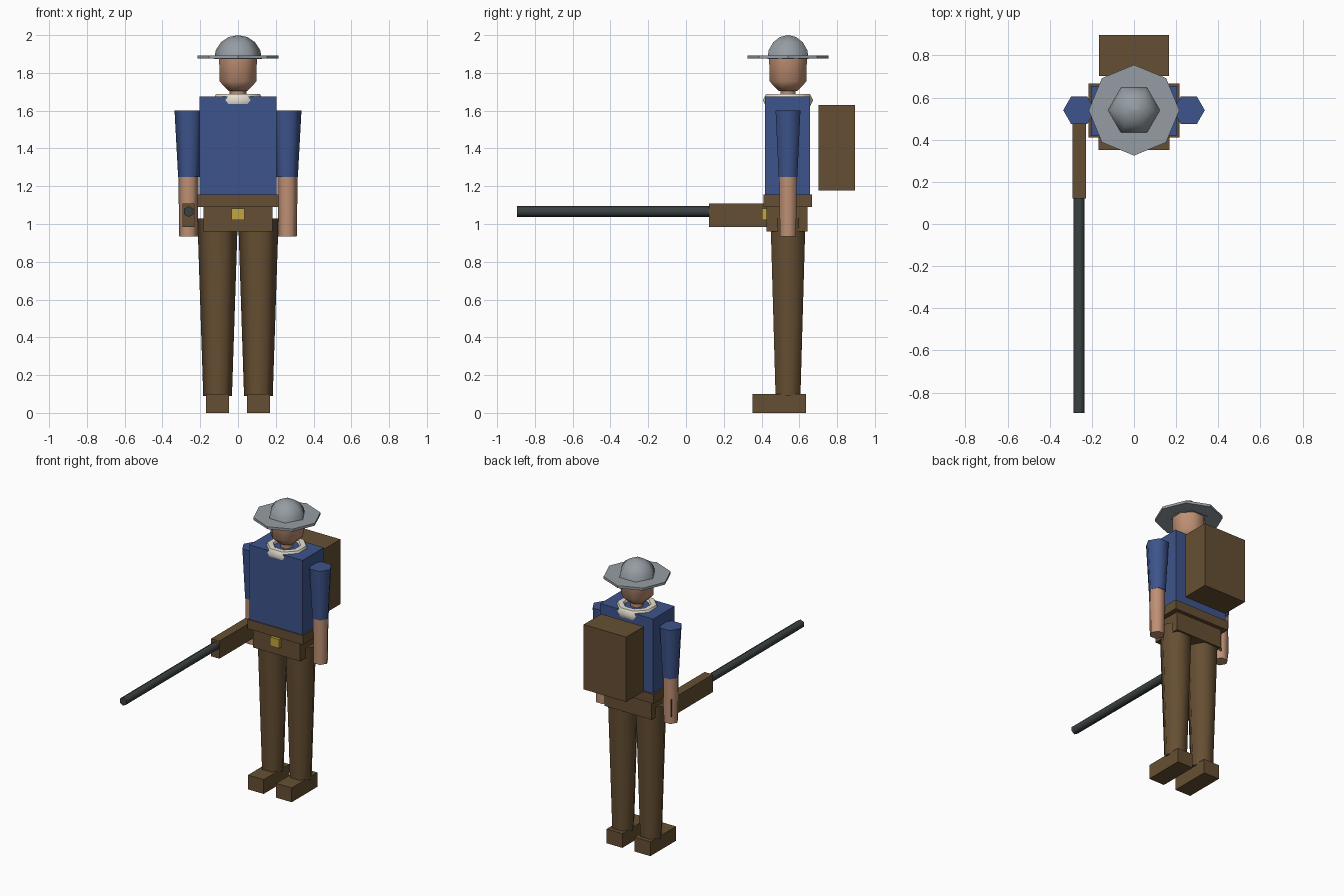
import bpy, bmesh, math
from mathutils import Matrix

old = bpy.data.objects.get("Cube")
if old:
    bpy.data.objects.remove(old, do_unlink=True)

BODY_Y = 0.54


def material(name, rgb):
    m = bpy.data.materials.new(name)
    m.use_nodes = True
    m.diffuse_color = (*rgb, 1)
    m.node_tree.nodes["Principled BSDF"].inputs["Base Color"].default_value = (*rgb, 1)
    return m


blue = material("blue cloth", (0.047, 0.088, 0.26))
brown = material("brown leather", (0.133, 0.078, 0.033))
skin = material("skin", (0.52, 0.28, 0.175))
steel = material("steel grey", (0.3, 0.335, 0.365))
cream = material("cream cloth", (0.8, 0.75, 0.64))
gold = material("gold", (0.55, 0.38, 0.05))
iron = material("dark iron", (0.043, 0.053, 0.055))


def finish(bm, name, mat, smooth=False):
    bmesh.ops.recalc_face_normals(bm, faces=bm.faces)
    mesh = bpy.data.meshes.new(name)
    bm.to_mesh(mesh)
    bm.free()
    mesh.materials.append(mat)
    ob = bpy.data.objects.new(name, mesh)
    bpy.context.collection.objects.link(ob)
    if smooth:
        bpy.ops.object.select_all(action='DESELECT')
        ob.select_set(True)
        bpy.context.view_layer.objects.active = ob
        bpy.ops.object.shade_smooth_by_angle(angle=math.radians(62))
    return ob


def box(name, mat, x, y, z):
    """Box from (low, high) ranges on each axis."""
    bm = bmesh.new()
    bmesh.ops.create_cube(bm, size=1)
    for v in bm.verts:
        v.co = [lo + (c + 0.5) * (hi - lo) for c, (lo, hi) in zip(v.co, (x, y, z))]
    return finish(bm, name, mat)


def turned(name, mat, profile, sides=6, x=0, y=BODY_Y, phase=0, loop=False, turn=None, smooth=True):
    """Turn a (radius, height) profile round the z axis."""
    bm = bmesh.new()
    rings = []
    for r, z in profile:
        angles = [phase + math.tau * i / sides for i in range(sides)]
        rings.append([bm.verts.new((r * math.cos(a), r * math.sin(a), z)) for a in angles])
    pairs = list(zip(rings, rings[1:]))
    if loop:
        pairs.append((rings[-1], rings[0]))
    else:
        bm.faces.new(rings[0])
        bm.faces.new(rings[-1])
    for a, b in pairs:
        for i in range(sides):
            j = (i + 1) % sides
            bm.faces.new((a[i], a[j], b[j], b[i]))
    bmesh.ops.remove_doubles(bm, verts=bm.verts, dist=0.0001)
    if turn:
        bm.transform(turn)
    for v in bm.verts:
        v.co.x += x
        v.co.y += y
    return finish(bm, name, mat, smooth)


# Limbs and boots
for side, s in (("left", 1), ("right", -1)):
    turned(side + "_leg", brown, [(0.076, 0.09), (0.107, 1.03)], x=s * 0.108)
    bx = sorted((s * 0.048, s * 0.169))
    box(side + "_boot", brown, bx, (0.352, 0.635), (0, 0.1))
    turned(side + "_sleeve", blue, [(0.057, 1.25), (0.076, 1.60)], x=s * 0.26)
    turned(side + "_forearm", skin, [(0.049, 0.935), (0.054, 1.255)], x=s * 0.262)

# Torso, belt and pack
box("torso", blue, (-0.205, 0.205), (0.418, 0.656), (1.14, 1.675))
box("belt", brown, (-0.215, 0.215), (0.41, 0.668), (1.09, 1.155))
box("hips", brown, (-0.182, 0.182), (0.427, 0.642), (0.96, 1.09))
box("buckle", gold, (-0.035, 0.035), (0.403, 0.43), (1.02, 1.082))
box("backpack", brown, (-0.165, 0.165), (0.702, 0.896), (1.177, 1.63))

# Neck, scarf and head
turned("neck", skin, [(0.045, 1.66), (0.045, 1.73)])
tube = [math.tau * i / 6 for i in range(6)]
turned("scarf", cream, [(0.108 + 0.036 * math.cos(a), 1.656 + 0.038 * math.sin(a)) for a in tube],
       sides=8, phase=math.pi / 8, loop=True)
turned("head", skin, [(0.055, 1.705), (0.106, 1.755), (0.108, 1.88)], sides=8, phase=math.pi / 8)

# Hat
turned("hat_brim", steel, [(0.2155, 1.875), (0.2155, 1.892)], sides=8, smooth=False)
arc = [math.pi / 2 * i / 4 for i in range(5)]
turned("hat_crown", steel, [(0.127 * math.cos(a), 1.873 + 0.127 * math.sin(a)) for a in arc[:-1]]
       + [(0.0001, 2.0)])

# Long gun held in the right hand
box("gun_stock", brown, (-0.293, -0.229), (0.122, 0.583), (0.985, 1.108))
lay = Matrix.Translation((0, 0, 1.066)) @ Matrix.Rotation(math.pi / 2, 4, 'X')
turned("gun_barrel", iron, [(0.029, -0.15), (0.029, 0.896)], x=-0.261, y=0,
       phase=math.pi / 2, turn=lay)
